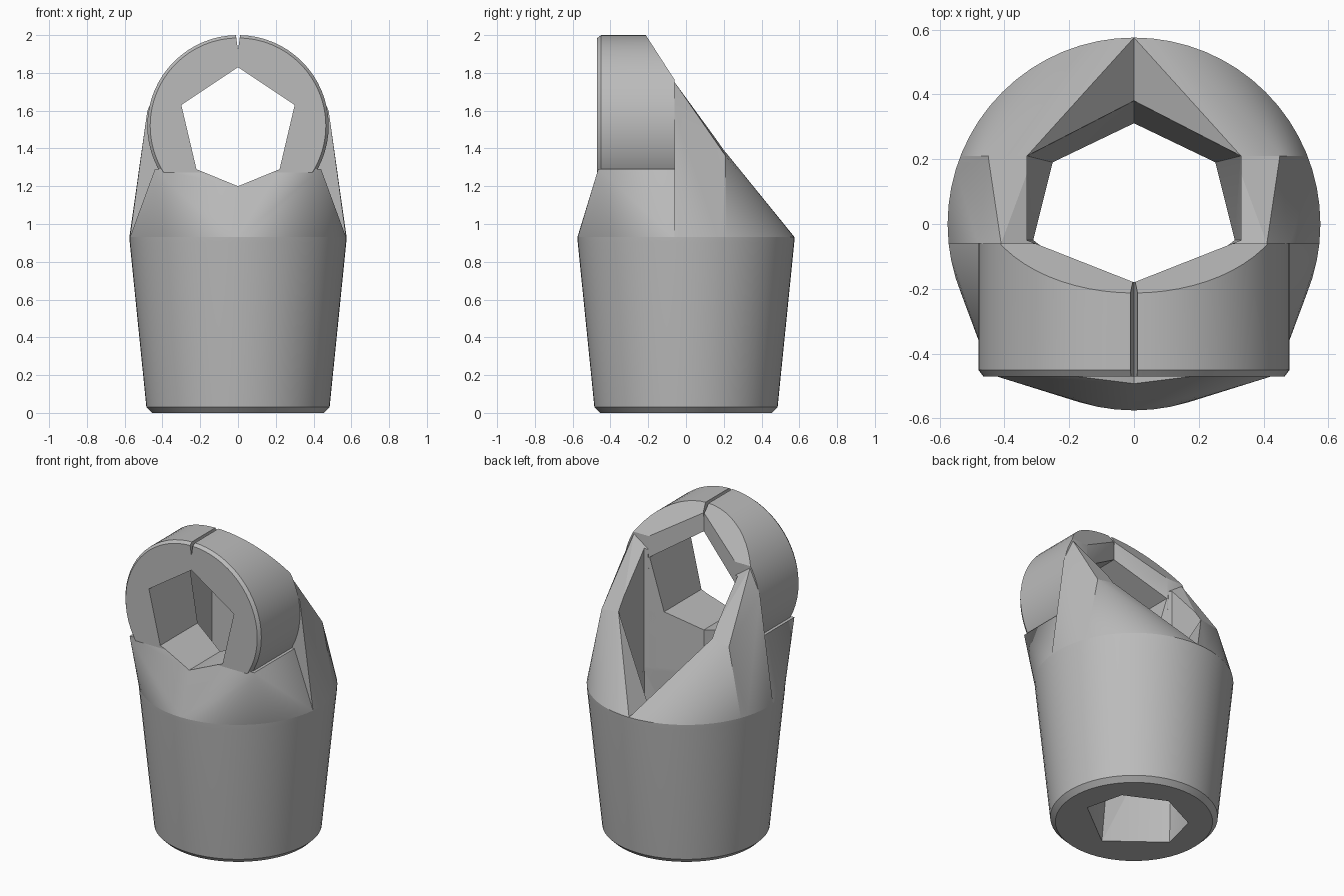
import bpy, bmesh
from math import sin, cos, tau
from mathutils import Vector

cube = bpy.data.objects.get("Cube")
if cube:
    bpy.data.objects.remove(cube, do_unlink=True)

grey = bpy.data.materials.new("plain_grey")
grey.use_nodes = True
colour = (0.5, 0.5, 0.5, 1)
grey.diffuse_color = colour
grey.node_tree.nodes["Principled BSDF"].inputs["Base Color"].default_value = colour

SHOULDER_Z, SHOULDER_R = 0.93, 0.575
RING_Z, RING_R = 1.52, 0.48
RING_BACK, WING_Y = -0.06, 0.21


def hull(name, points):
    """Solid convex part wrapped round a set of points."""
    bm = bmesh.new()
    for p in points:
        bm.verts.new(p)
    res = bmesh.ops.convex_hull(bm, input=bm.verts)
    loose = {g for g in res["geom_interior"] + res["geom_unused"]
             if isinstance(g, bmesh.types.BMVert)}
    bmesh.ops.delete(bm, geom=list(loose), context='VERTS')
    bmesh.ops.dissolve_limit(bm, angle_limit=0.002, verts=bm.verts, edges=bm.edges)
    bmesh.ops.recalc_face_normals(bm, faces=bm.faces)
    mesh = bpy.data.meshes.new(name)
    bm.to_mesh(mesh)
    bm.free()
    mesh.materials.append(grey)
    obj = bpy.data.objects.new(name, mesh)
    bpy.context.collection.objects.link(obj)
    return obj


def circle(r, z, keep=lambda p: True, n=64):
    pts = [Vector((r * cos(tau * i / n), r * sin(tau * i / n), z)) for i in range(n)]
    return [p for p in pts if keep(p)]


def upright_circle(r, y, n=64):
    return [(p.x, y, RING_Z + p.y) for p in circle(r, 0, n=n)]


def both(points):
    return [(s * x, *rest) for x, *rest in points for s in (1, -1)]


# Tapered cup body
body = hull("body", [p for r, z in ((0.455, 0), (0.485, 0.03), (0.573, 0.9),
                                    (SHOULDER_R, SHOULDER_Z)) for p in circle(r, z)])

# Front neck joining the cup to the ring
neck_x = 0.44
neck = hull("front_neck",
            circle(SHOULDER_R, SHOULDER_Z, lambda p: p.y < RING_BACK)
            + both([(0.572, RING_BACK, SHOULDER_Z), (neck_x, RING_BACK, 1.29),
                    (neck_x, -0.465, 1.29)]))

# Upright ring with a softened front edge and a sloping back
ring = hull("ring", upright_circle(0.465, -0.47) + upright_circle(RING_R, -0.45)
            + upright_circle(RING_R, RING_BACK))
bm = bmesh.new()
bm.from_mesh(ring.data)
cut = bmesh.ops.bisect_plane(bm, geom=bm.verts[:] + bm.edges[:] + bm.faces[:],
                             plane_co=(0, -0.2, 1.98), plane_no=(0, 1.55, 1),
                             clear_outer=True)
bmesh.ops.holes_fill(bm, edges=[e for e in bm.edges if e.is_boundary])
bmesh.ops.recalc_face_normals(bm, faces=bm.faces)
bm.to_mesh(ring.data)
bm.free()

parts = [body, neck, ring]

# Side cheeks and back wings, one of each per side
for side, s in (("left", 1), ("right", -1)):
    cheek = [(0.572, RING_BACK, SHOULDER_Z), (0.535, WING_Y, SHOULDER_Z),
             (0.28, RING_BACK, SHOULDER_Z), (0.28, WING_Y, SHOULDER_Z),
             (0.31, RING_BACK, 1.68), (0.41, RING_BACK, 1.75), (0.48, RING_BACK, 1.6),
             (0.31, WING_Y, 1.38), (0.45, WING_Y, 1.36)]
    arc = circle(SHOULDER_R, SHOULDER_Z,
                 lambda p: s * p.x > 0 and RING_BACK < p.y < WING_Y)
    parts.append(hull(side + "_cheek", [(s * x, y, z) for x, y, z in cheek] + arc))

    wing = [(0, WING_Y, SHOULDER_Z), (0, SHOULDER_R, SHOULDER_Z),
            (0.535, WING_Y, SHOULDER_Z), (0.33, WING_Y, 1.38), (0.45, WING_Y, 1.36)]
    arc = circle(SHOULDER_R, SHOULDER_Z, lambda p: s * p.x > 0.01 and p.y > WING_Y)
    parts.append(hull(side + "_back_wing", [(s * x, y, z) for x, y, z in wing] + arc))

# Cutters: flared shaft, straight shaft above it, front opening, top seam
low = [(0, 0.31), (0.25, 0.19), (0.31, -0.05), (0, -0.29)]
high = [(0, 0.38), (0.33, 0.21), (0.33, -0.05), (0, -0.18)]
window = [(0, 1.83), (0.3, 1.63), (0.22, 1.29), (0, 1.2)]
cutters = [
    hull("shaft_lower", both([(x, y, -0.01) for x, y in low]
                             + [(x, y, SHOULDER_Z - 0.02) for x, y in high])),
    hull("shaft_upper", both([(x, y, z) for x, y in high
                              for z in (SHOULDER_Z - 0.03, 2.2)])),
    hull("front_opening", both([(x, y, z) for x, z in window for y in (-0.8, 0.8)])),
    hull("top_seam", both([(x, y, z) for y in (-0.6, 0.1)
                           for x, z in ((0, 1.92), (0.014, 2.02))])),
]
for c in cutters:
    c.hide_render = True

for part in parts:
    bpy.ops.object.select_all(action='DESELECT')
    part.select_set(True)
    bpy.context.view_layer.objects.active = part
    for c in cutters:
        if c.name == "top_seam" and part is not ring:
            continue
        mod = part.modifiers.new(c.name, 'BOOLEAN')
        mod.operation = 'DIFFERENCE'
        mod.solver = 'EXACT'
        mod.object = c
        bpy.ops.object.modifier_apply(modifier=mod.name)
    bpy.ops.object.shade_smooth_by_angle(angle=0.45)

for c in cutters:
    bpy.data.objects.remove(c, do_unlink=True)
